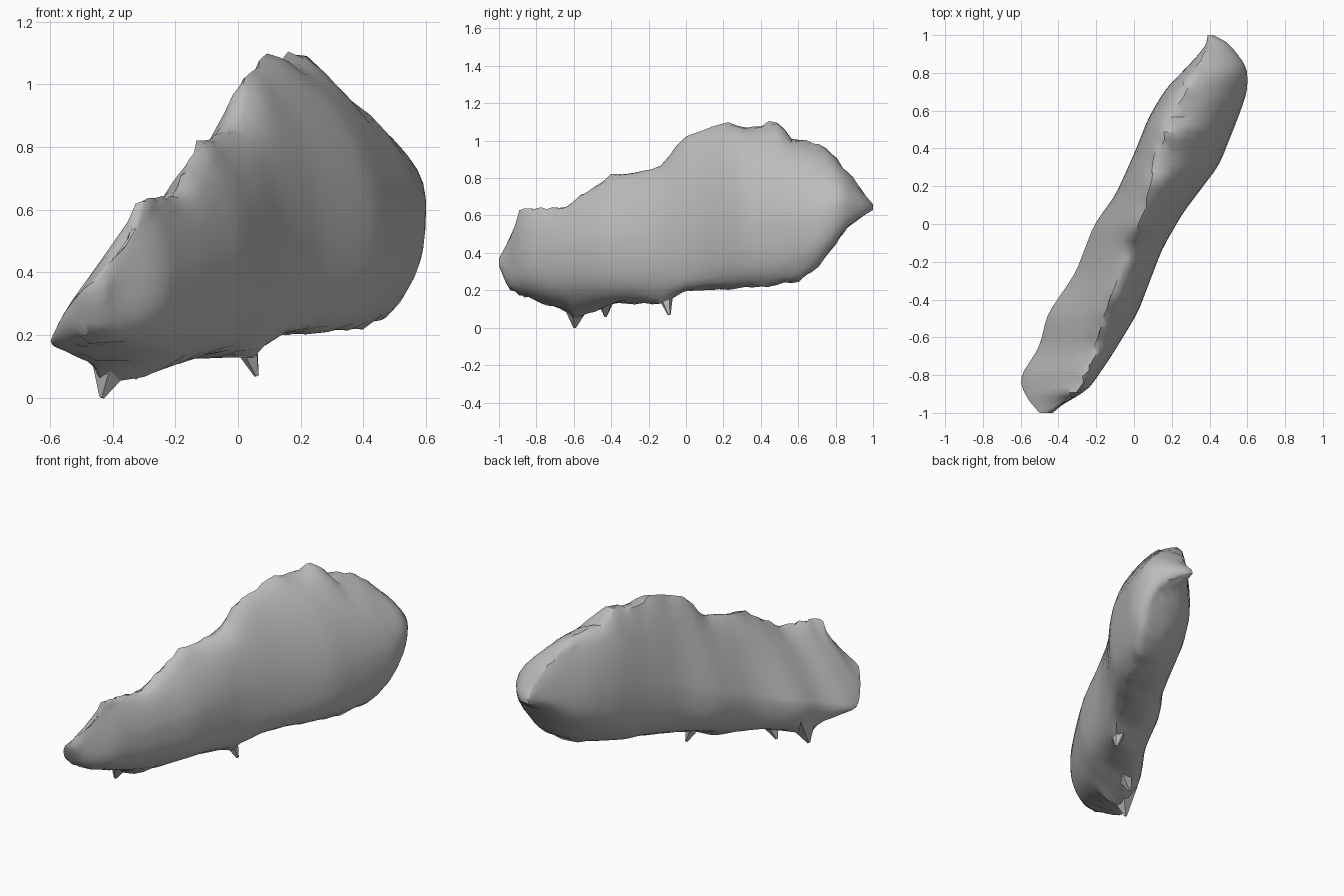
import bpy, bmesh, math, random
from mathutils import Vector

if "Cube" in bpy.data.objects:
    bpy.data.objects.remove(bpy.data.objects["Cube"], do_unlink=True)
random.seed(4)

# One plain grey for everything
grey = bpy.data.materials.new("plain grey")
grey.use_nodes = True
grey.diffuse_color = (0.5, 0.5, 0.5, 1)
grey.node_tree.nodes["Principled BSDF"].inputs["Base Color"].default_value = grey.diffuse_color

# Outline curves along the length: (y, value)
left_x = [(-1, -.5), (-.92, -.57), (-.82, -.61), (-.65, -.5), (-.48, -.46), (-.26, -.31),
          (0, -.21), (.15, -.1), (.37, 0), (.57, .08), (.72, .17), (.82, .27), (.94, .38), (1, .39)]
right_x = [(-1, -.43), (-.94, -.36), (-.89, -.25), (-.7, -.12), (-.47, .02), (-.13, .15),
           (.06, .26), (.31, .45), (.56, .55), (.7, .6), (.83, .6), (.96, .5), (1, .42)]
top_z = [(-1, .37), (-.92, .52), (-.89, .64), (-.65, .64), (-.4, .82), (-.3, .82), (-.12, .87),
         (-.02, 1.02), (.22, 1.1), (.34, 1.07), (.5, 1.11), (.56, 1.01), (.73, .98), (.87, .83),
         (.94, .73), (1, .66)]
bottom_z = [(-1, .33), (-.95, .21), (-.8, .14), (-.68, .11), (-.6, .05), (-.5, .09), (-.37, .14),
            (-.15, .12), (0, .2), (.45, .22), (.6, .25), (.7, .31), (.87, .55), (1, .63)]
ridge_x = [(-1, -.46), (-.9, -.3), (-.62, -.19), (-.3, -.09), (0, .03), (.25, .1), (.5, .17),
           (.8, .31), (.95, .42), (1, .4)]
keel_x = [(-1, -.46), (-.85, -.47), (-.6, -.41), (-.4, -.25), (-.1, .03), (.1, .13), (.4, .32),
          (.7, .49), (.9, .5), (1, .4)]
left_z = [(-1, .34), (-.84, .165), (-.5, .28), (0, .45), (.5, .62), (1, .64)]
right_z = [(-1, .35), (-.85, .4), (0, .5), (.7, .57), (.83, .67), (1, .64)]


def sample(curve, y):
    """Straight interpolation along an outline curve."""
    for (y0, v0), (y1, v1) in zip(curve, curve[1:]):
        if y <= y1:
            return v0 + (v1 - v0) * (y - y0) / (y1 - y0)
    return curve[-1][1]


def soft(curve, y, reach=.04):
    """Outline value averaged over a short stretch, for a smooth side."""
    reach = min(reach, (1 - abs(y)) / 2)
    return sum(sample(curve, y + reach * k) for k in (-1, -.5, 0, .5, 1)) / 5


def finish(name, bm):
    """Turn a bmesh into a grey object."""
    bmesh.ops.recalc_face_normals(bm, faces=bm.faces)
    mesh = bpy.data.meshes.new(name)
    bm.to_mesh(mesh)
    bm.free()
    mesh.materials.append(grey)
    obj = bpy.data.objects.new(name, mesh)
    bpy.context.collection.objects.link(obj)
    return obj


def section(y, sides):
    """Closed cross-section through the four outline extremes."""
    xl, xr = soft(left_x, y), soft(right_x, y)
    xt, xb = soft(ridge_x, y), soft(keel_x, y)
    zt, zb = sample(top_z, y), sample(bottom_z, y)
    zl = min(max(soft(left_z, y), zb), zt)
    zr = min(max(soft(right_z, y), zb), zt)
    # The upper left side is a flat torn slope, strongest toward the front
    slope = 1.1 + .7 * min(1, max(0, .6 - y))
    points = []
    for i in range(sides):
        a = math.tau * i / sides
        c, s = math.cos(a), math.sin(a)
        side_x, side_z = (xr, zr) if c > 0 else (xl, zl)
        end_x, edge = (xt, top_z) if s > 0 else (xb, bottom_z)
        # Ragged outline only at the very edge, smooth flanks below it
        ragged = abs(s) ** 8
        end_z = sample(edge, y) * ragged + soft(edge, y, .2) * (1 - ragged)
        if s < 0:
            power = .75
        else:
            power = slope if c < 0 else 1.17
        x = end_x + (side_x - end_x) * abs(c) ** power
        z = side_z + (end_z - side_z) * abs(s) ** power
        points.append(Vector((x, y, z)))
    return points


# Body: lofted cross-sections with a ragged ridge and keel
sides, steps = 32, 56
bm = bmesh.new()
rings = []
for j in range(steps + 1):
    y = -math.cos(math.pi * j / steps) * .5 + (2 * j / steps - 1) * .5
    ring = section(y, sides)
    if 2 < j < steps - 2:
        for i, p in enumerate(ring):
            rough = abs(math.sin(math.tau * i / sides)) ** 12
            p.x += random.uniform(-.012, .012) * rough
            p.z += random.uniform(-.01, .01) * rough
    rings.append([bm.verts.new(p) for p in ring])
for a, b in zip(rings, rings[1:]):
    for i in range(sides):
        k = (i + 1) % sides
        bm.faces.new((a[i], a[k], b[k], b[i]))
bm.faces.new(rings[0])
bm.faces.new(rings[-1])
body = finish("body", bm)
bpy.ops.object.select_all(action="DESELECT")
bpy.context.view_layer.objects.active = body
body.select_set(True)
bpy.ops.object.shade_smooth_by_angle(angle=math.radians(40))


def spur(name, base, tip, radius):
    """Small faceted shard from base to tip."""
    base, tip = Vector(base), Vector(tip)
    axis = tip - base
    bm = bmesh.new()
    bmesh.ops.create_cone(bm, cap_ends=True, segments=5, radius1=radius,
                          radius2=.008, depth=axis.length)
    turn = axis.to_track_quat("Z", "Y")
    for v in bm.verts:
        v.co = turn @ v.co + (base + tip) / 2
    finish(name, bm)


# Torn shards under the keel and on the back end
spur("front_keel_spur", (-.39, -.58, .16), (-.435, -.595, 0), .1)
spur("small_keel_spur", (-.27, -.43, .18), (-.33, -.43, .06), .07)
spur("middle_keel_spur", (.01, -.12, .22), (.06, -.09, .07), .06)
spur("back_end_spur", (.43, .88, .66), (.4, .995, .645), .05)
